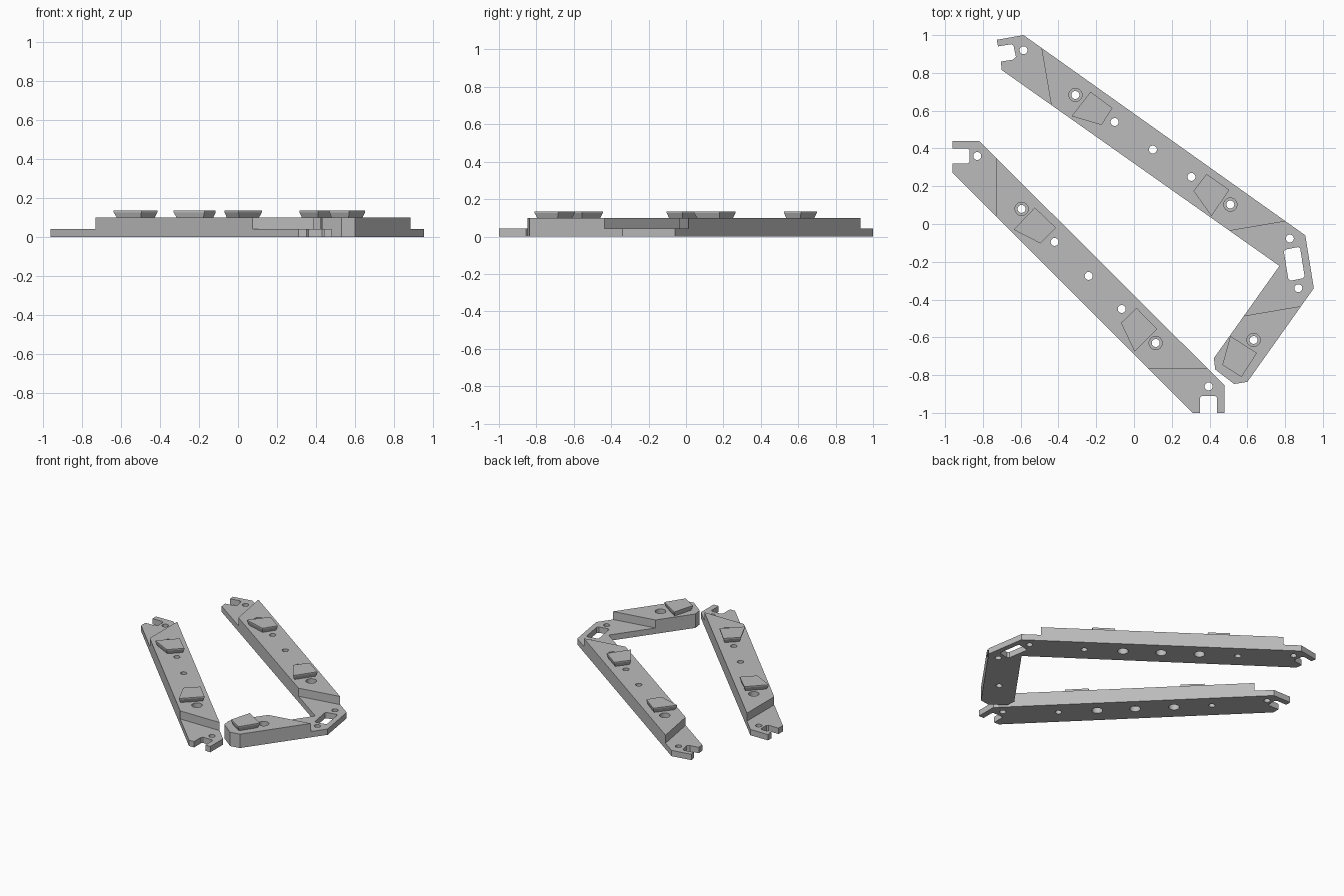
import bpy, bmesh
from mathutils import Vector

if "Cube" in bpy.data.objects:
    bpy.data.objects.remove(bpy.data.objects["Cube"])

LOW, HIGH, PAD = 0.042, 0.10, 0.135
HOLE, BORE = 0.021, 0.035

grey = bpy.data.materials.new("plain grey")
grey.use_nodes = True
grey.diffuse_color = (0.5, 0.5, 0.5, 1)
grey.node_tree.nodes["Principled BSDF"].inputs["Base Color"].default_value = (0.5, 0.5, 0.5, 1)


def finish(name, bm):
    bmesh.ops.recalc_face_normals(bm, faces=bm.faces)
    mesh = bpy.data.meshes.new(name)
    bm.to_mesh(mesh)
    bm.free()
    mesh.materials.append(grey)
    ob = bpy.data.objects.new(name, mesh)
    bpy.context.collection.objects.link(ob)
    return ob


def prism(name, pts, z0, z1):
    bm = bmesh.new()
    face = bm.faces.new([bm.verts.new((x, y, z0)) for x, y in pts])
    top = bmesh.ops.extrude_face_region(bm, geom=[face])["geom"]
    verts = [v for v in top if isinstance(v, bmesh.types.BMVert)]
    bmesh.ops.translate(bm, verts=verts, vec=(0, 0, z1 - z0))
    return finish(name, bm)


def cylinder(centre, r, z0, z1):
    bm = bmesh.new()
    bmesh.ops.create_cone(bm, cap_ends=True, segments=32, radius1=r, radius2=r, depth=z1 - z0)
    bmesh.ops.translate(bm, verts=bm.verts, vec=(*centre, (z0 + z1) / 2))
    return finish("cutter", bm)


def cut(ob, cutter):
    mod = ob.modifiers.new("cut", 'BOOLEAN')
    mod.operation, mod.solver, mod.object = 'DIFFERENCE', 'EXACT', cutter
    bpy.context.view_layer.objects.active = ob
    bpy.ops.object.modifier_apply(modifier=mod.name)
    bpy.data.objects.remove(cutter)


def lower(ob, p, q, offset):
    """Lower the band that starts at line p-q and reaches as far as offset."""
    p, q, offset = Vector(p), Vector(q), Vector(offset)
    e = (q - p).normalized() * 0.15
    band = [p - e, q + e, q + e + offset, p - e + offset]
    cut(ob, prism("cutter", band, LOW, 0.3))


def drill(ob, plain, top_bored, under_bored):
    for c in plain + top_bored + under_bored:
        cut(ob, cylinder(c, HOLE, -0.1, 0.3))
    for c in top_bored:
        cut(ob, cylinder(c, BORE, 0.05, 0.3))
    for c in under_bored:
        cut(ob, cylinder(c, BORE, -0.1, 0.04))


def pad(name, pts):
    """Raised four sided pad, flaring out towards its top."""
    mid = sum((Vector(p) for p in pts), Vector((0, 0))) / 4
    bm = bmesh.new()
    rings = []
    for z, s in ((HIGH - 0.005, 0.84), (PAD - 0.008, 1.0), (PAD, 1.0)):
        rings.append([bm.verts.new((*(mid + (Vector(p) - mid) * s), z)) for p in pts])
    for a, b in zip(rings, rings[1:]):
        for i in range(4):
            j = (i + 1) % 4
            bm.faces.new((a[i], a[j], b[j], b[i]))
    bm.faces.new(rings[0])
    bm.faces.new(rings[-1])
    finish(name, bm)


# Straight bar with a forked low tab at each end
straight = prism("straight_bar", [
    (-.96, .44), (-.82, .44), (.48, -.855), (.48, -1), (.44, -1), (.44, -.92), (.43, -.91),
    (.36, -.91), (.35, -.92), (.35, -1), (.31, -1), (-.96, .27), (-.96, .32), (-.88, .32),
    (-.87, .33), (-.87, .39), (-.88, .4), (-.96, .4)], 0, HIGH)
lower(straight, (-.73, .04), (-.73, .35), (-.5, 0))
lower(straight, (.08, -.765), (.39, -.765), (0, -.5))
drill(straight, [(-.83, .36), (.395, -.86)], [(-.595, .08), (.115, -.63)],
      [(-.42, -.095), (-.24, -.275), (-.065, -.45)])
pad("straight_bar_rear_pad", [(-.525, .087), (-.413, -.02), (-.495, -.103), (-.637, -.03)])
pad("straight_bar_front_pad", [(.013, -.444), (.122, -.556), (.003, -.675), (-.069, -.524)])

# Bent bar with a forked tab, a low slotted corner and a short arm
bent = prism("bent_bar", [
    (-.727, .975), (-.585, 1), (.907, -.06), (.952, -.34), (.6, -.836), (.53, -.847),
    (.43, -.77), (.423, -.71), (.77, -.222), (-.7, .815), (-.705, .86), (-.64, .87),
    (-.625, .885), (-.638, .945), (-.65, .952), (-.72, .94)], 0, HIGH)
lower(bent, (-.437, .624), (-.49, .93), (-.5, -.08))
lower(bent, (.5, -.037), (.812, .016), (.077, -.45))
cut(bent, prism("cutter", [
    (.803, -.135), (.87, -.122), (.88, -.13), (.903, -.275), (.895, -.287), (.83, -.3),
    (.817, -.29), (.793, -.145)], -0.1, 0.3))
drill(bent, [(-.585, .92), (.825, -.077), (.87, -.34)],
      [(-.31, .683), (.51, .103), (.633, -.614)],
      [(-.103, .54), (.1, .394), (.304, .249)])
pad("bent_bar_rear_pad", [(-.23, .7), (-.114, .614), (-.172, .524), (-.33, .571)])
pad("bent_bar_middle_pad", [(.384, .265), (.505, .18), (.41, .042), (.315, .175)])
pad("bent_bar_arm_pad", [(.51, -.593), (.651, -.683), (.569, -.81), (.468, -.746)])
